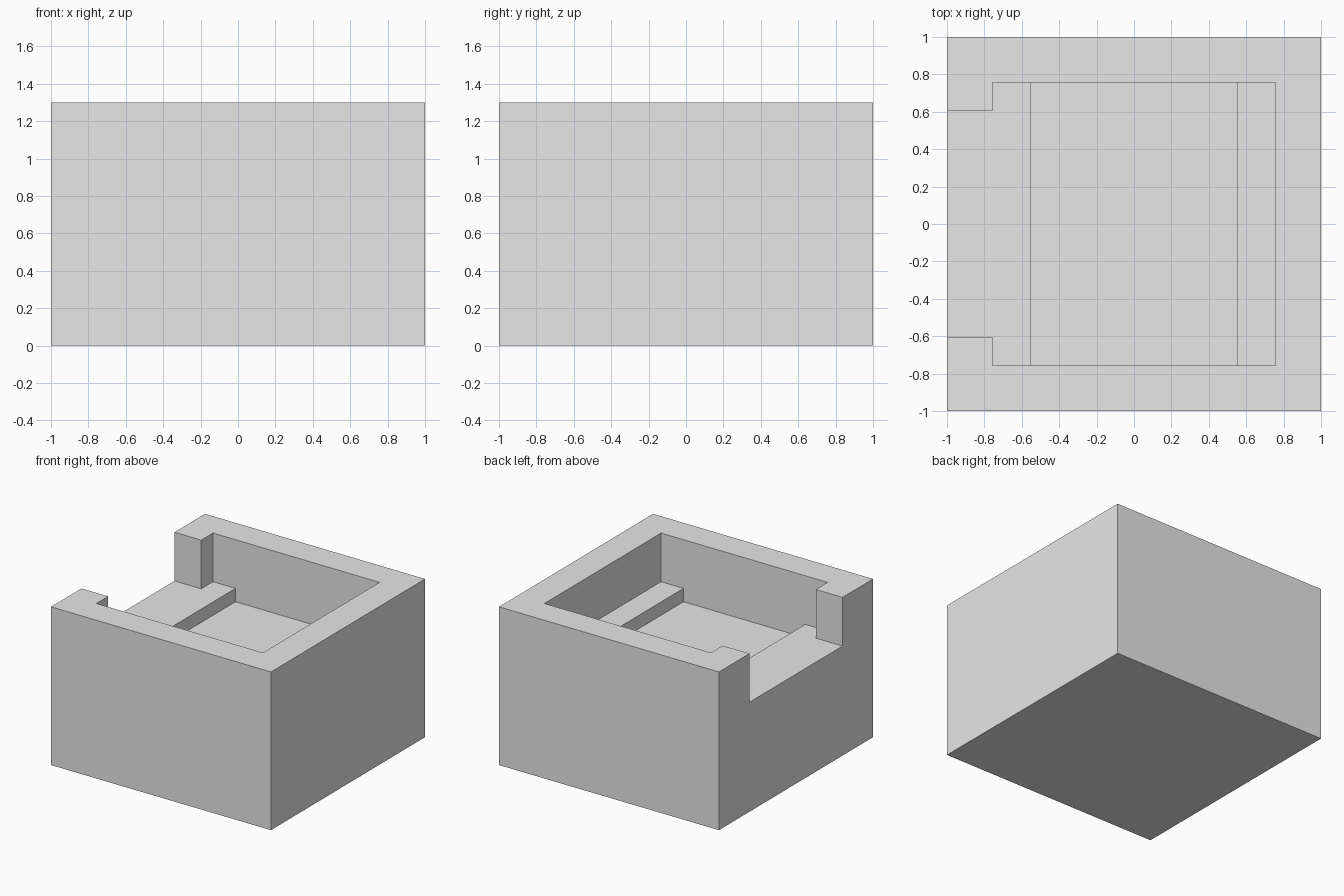
import bpy

cube = bpy.data.objects.get("Cube")
if cube:
    bpy.data.objects.remove(cube, do_unlink=True)

TOP = 1.30        # overall height
LEDGE = 0.90      # pocket ledges and side opening
FLOOR = 0.79      # sunken floor between the ledges
POCKET = 0.757    # half width of the pocket
CHANNEL = 0.553   # half width of the sunken floor
OPENING = 0.604   # half width of the side opening

grey = bpy.data.materials.new("plain_grey")
grey.use_nodes = True
colour = (0.8, 0.8, 0.8, 1)
grey.diffuse_color = colour
grey.node_tree.nodes["Principled BSDF"].inputs["Base Color"].default_value = colour


def box(name, low, high):
    """Axis-aligned box between two corners."""
    centre = [(a + b) / 2 for a, b in zip(low, high)]
    bpy.ops.mesh.primitive_cube_add(size=1, location=centre)
    obj = bpy.context.object
    obj.name = name
    obj.scale = [b - a for a, b in zip(low, high)]
    bpy.ops.object.transform_apply(location=True, rotation=False, scale=True)
    obj.data.materials.append(grey)
    return obj


def cut(body, cutter):
    """Subtract the cutter from the body, then discard it."""
    mod = body.modifiers.new(cutter.name, 'BOOLEAN')
    mod.operation = 'DIFFERENCE'
    mod.solver = 'EXACT'
    mod.object = cutter
    bpy.context.view_layer.objects.active = body
    bpy.ops.object.modifier_apply(modifier=mod.name)
    bpy.data.objects.remove(cutter, do_unlink=True)


# Solid block
block = box("block", (-1, -1, 0), (1, 1, TOP))

# Square pocket, side opening on the right, and sunken floor
above = TOP + 0.2
cut(block, box("pocket_cutter", (-POCKET, -POCKET, LEDGE), (POCKET, POCKET, above)))
cut(block, box("opening_cutter", (-1.2, -OPENING, LEDGE), (0, OPENING, above)))
cut(block, box("channel_cutter", (-CHANNEL, -POCKET, FLOOR), (CHANNEL, POCKET, above)))
